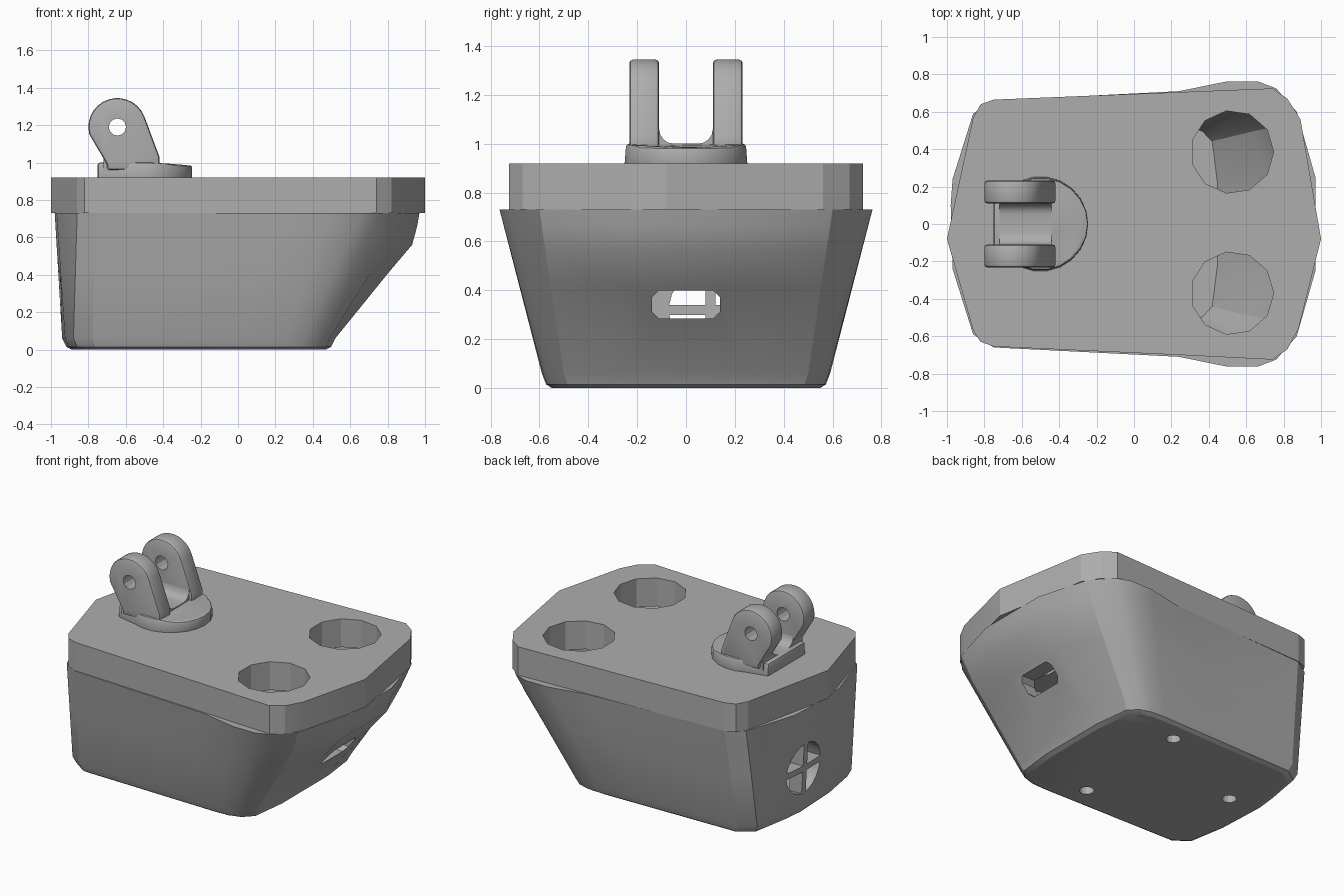
import bpy, bmesh
from math import sin, cos, pi, radians

cube = bpy.data.objects.get("Cube")
if cube:
    bpy.data.objects.remove(cube, do_unlink=True)

grey = bpy.data.materials.new("plain grey")
grey.use_nodes = True
tone = (0.42, 0.42, 0.42, 1)
grey.diffuse_color = tone
grey.node_tree.nodes["Principled BSDF"].inputs["Base Color"].default_value = tone


def loft(name, rings):
    """Skin matching rings of points and cap both ends."""
    bm = bmesh.new()
    loops = [[bm.verts.new(p) for p in ring] for ring in rings]
    n = len(loops[0])
    for a, b in zip(loops, loops[1:]):
        for i in range(n):
            j = (i + 1) % n
            bm.faces.new((a[i], a[j], b[j], b[i]))
    bm.faces.new(loops[0][::-1])
    bm.faces.new(loops[-1])
    bmesh.ops.recalc_face_normals(bm, faces=bm.faces[:])
    mesh = bpy.data.meshes.new(name)
    bm.to_mesh(mesh)
    bm.free()
    obj = bpy.data.objects.new(name, mesh)
    bpy.context.collection.objects.link(obj)
    mesh.materials.append(grey)
    return obj


def prism(name, outline, axis, lo, hi):
    """Extrude a 2D outline along x, y or z."""
    place = {"x": lambda a, b, d: (d, a, b),
             "y": lambda a, b, d: (a, d, b),
             "z": lambda a, b, d: (a, b, d)}[axis]
    return loft(name, [[place(a, b, d) for a, b in outline] for d in (lo, hi)])


def arc(cx, cy, r, start, end, steps):
    return [(cx + r * cos(radians(start + (end - start) * i / steps)),
             cy + r * sin(radians(start + (end - start) * i / steps)))
            for i in range(steps + 1)]


def circle(cx, cy, r, n):
    return arc(cx, cy, r, 0, 360, n)[:-1]


def finish(obj, modifiers_only=False, angle=25):
    """Bake the modifiers, then shade smooth with sharp edges."""
    graph = bpy.context.evaluated_depsgraph_get()
    obj.data = bpy.data.meshes.new_from_object(obj.evaluated_get(graph))
    obj.modifiers.clear()
    if not modifiers_only:
        bpy.ops.object.select_all(action="DESELECT")
        obj.select_set(True)
        bpy.context.view_layer.objects.active = obj
        bpy.ops.object.shade_smooth_by_angle(angle=radians(angle))


def cut(obj, cutters):
    for c in cutters:
        mod = obj.modifiers.new("cut", "BOOLEAN")
        mod.operation, mod.solver, mod.object = "DIFFERENCE", "EXACT", c
    finish(obj, modifiers_only=True)
    for c in cutters:
        bpy.data.objects.remove(c, do_unlink=True)


def bevel(obj, width):
    mod = obj.modifiers.new("bevel", "BEVEL")
    mod.width, mod.segments, mod.limit_method = width, 2, "ANGLE"
    mod.angle_limit = radians(40)
    finish(obj, modifiers_only=True)


def mirrored(half, tip=None):
    """Close a half outline across y = 0."""
    return ([tip] if tip else []) + half + [(x, -y) for x, y in reversed(half)]


# Tub: plan outlines at the rim and just above the floor
RIM = mirrored([(-.97, .24), (-.86, .59), (-.75, .66), (.24, .71), (.5, .763),
                (.66, .763), (.76, .725), (.87, .6), (.97, .25)], (-.98, .1))
FOOT = mirrored([(-.925, .24), (-.88, .5), (-.78, .57), (0, .585), (.25, .59),
                 (.35, .585), (.43, .56), (.49, .5), (.52, .25)], (-.94, .1))
Z_FOOT, Z_RIM, Z_TOP = .06, .73, .92


def tub_ring(z, bulge=0, scale=1):
    t = (z - Z_FOOT) / (Z_RIM - Z_FOOT)
    t = max(0, min(1, t))
    ring = []
    for (xt, yt), (xf, yf) in zip(RIM, FOOT):
        push = bulge * (1 if xt > .9 else .4 if xt > .8 else 0)
        x, y = xf + (xt - xf) * t + push, yf + (yt - yf) * t
        cx = -.2 * (1 - t)
        ring.append((cx + (x - cx) * scale, y * scale, z))
    return ring


walls = [(.42, .05), (.56, .075), (.66, .035), (Z_RIM, 0)]
body = loft("body", [tub_ring(0, 0, .93), tub_ring(.015, 0, .97), tub_ring(Z_FOOT)]
            + [tub_ring(z, b) for z, b in walls])
cavity = loft("cavity", [tub_ring(.08, 0, .88)]
              + [tub_ring(z, b, .89) for z, b in walls] + [tub_ring(.8, 0, .89)])

# Drain slot, floor holes and four-part round vent
slot = [(sx * a, .342 + sz * b) for sx, sz, pts in
        ((1, 1, [(.14, .03), (.11, .058)]), (-1, 1, [(.11, .058), (.14, .03)]),
         (-1, -1, [(.14, .03), (.11, .058)]), (1, -1, [(.11, .058), (.14, .03)]))
        for a, b in pts]
cutters = [cavity, prism("slot", slot, "x", .5, 1.1)]
for x, y in ((.04, .42), (.04, -.4), (-.69, .08)):
    cutters.append(prism("floor_hole", circle(x, y, .045, 12), "z", -.1, .2))
for sy in (1, -1):
    for sz in (1, -1):
        wedge = [(.02, .02)] + arc(0, 0, .17, 7, 83, 5)
        cutters.append(prism("vent", [(.1 + sy * a, .32 + sz * b) for a, b in wedge],
                             "x", -1.2, -.7))
cut(body, cutters)
finish(body)

# Lid with two round openings
lid_outline = [(-1, -.08), (-.86, -.57), (-.82, -.63), (-.75, -.655), (.24, -.7),
               (.74, -.725), (.82, -.67), (.88, -.56), (1, -.08), (.89, .56),
               (.82, .67), (.74, .725), (.24, .705), (-.75, .665), (-.82, .64),
               (-.86, .57)]
lid = prism("lid", lid_outline, "z", Z_RIM, Z_TOP)
cut(lid, [prism("opening", circle(.525, y, .222, 11), "z", .6, 1.1)
          for y in (.385, -.37)])
finish(lid, angle=15)

# Hinge foot: D-shaped pad with a sloped front
pad_outline = [(-.75, -.2)] + arc(-.5, 0, .255, -115, 115, 14) + [(-.75, .2)]
pad = loft("hinge_pad", [[(x, y, Z_TOP - .02) for x, y in pad_outline],
                         [(x, y * .97, .985 if x > -.35 else 1.0) for x, y in pad_outline]])
bevel(pad, .012)
finish(pad)

# Saddle between the prongs
inner = arc(-.05, 1.06, .06, 270, 180, 4)
saddle_outline = [(-.21, .95), (-.21, 1.06)] + inner[::-1]
saddle_outline += [(-y, z) for y, z in reversed(saddle_outline)]
saddle = prism("hinge_saddle", saddle_outline, "x", -.72, -.44)
finish(saddle)

# Two rounded prongs with pin holes
prong_outline = [(-.7, .96), (-.7, .99), (-.765, 1.1)] \
    + arc(-.645, 1.19, .155, 195, 20, 14) + [(-.42, 1.03), (-.42, .96)]
for side, lo, hi in (("left", .11, .232), ("right", -.232, -.11)):
    prong = prism(side + "_prong", prong_outline, "y", lo, hi)
    bevel(prong, .015)
    cut(prong, [prism("pin_hole", circle(-.645, 1.19, .046, 12), "y", lo - .1, hi + .1)])
    finish(prong)
